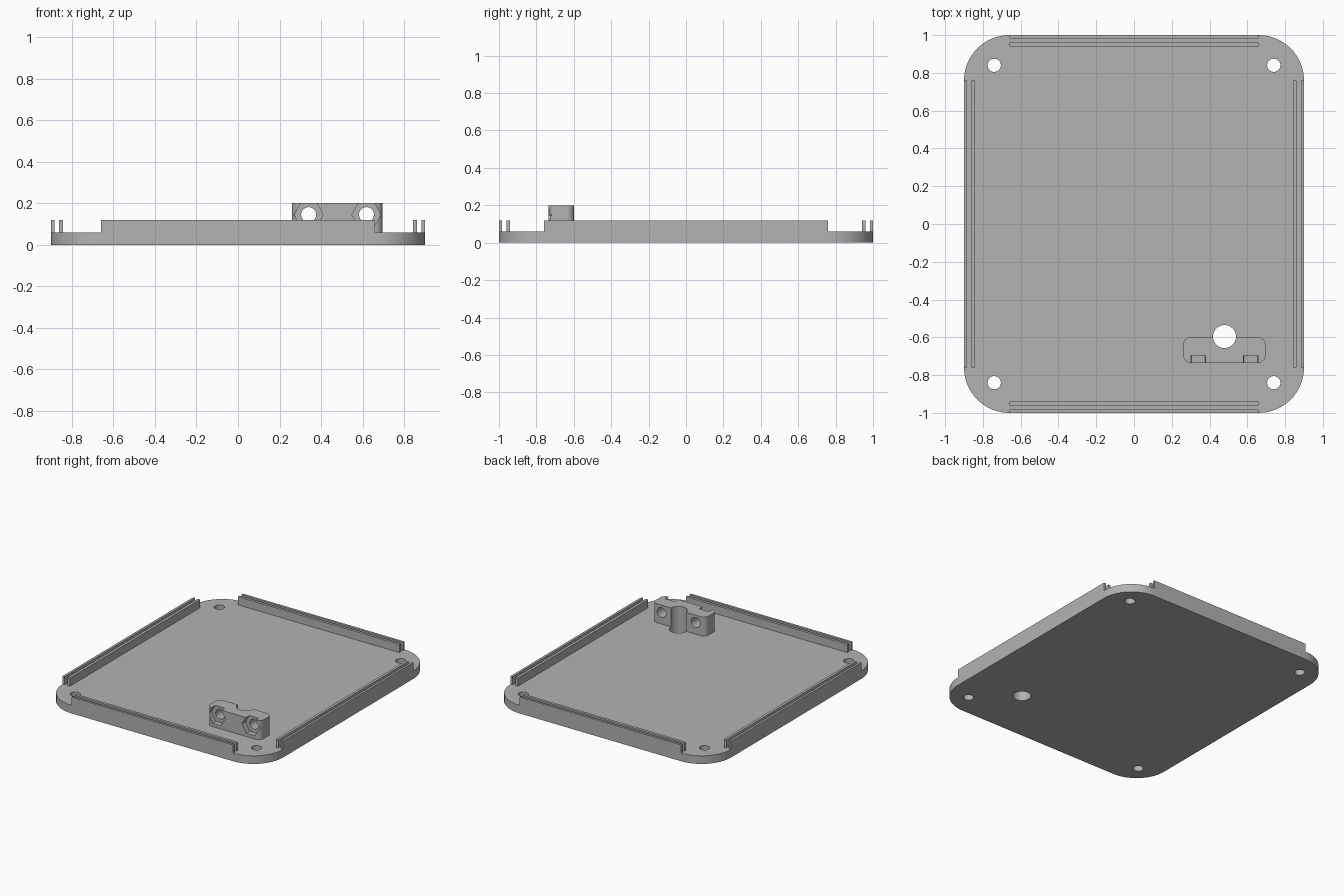
import bpy, bmesh, math
from mathutils import Matrix, Vector

cube = bpy.data.objects.get("Cube")
if cube:
    bpy.data.objects.remove(cube, do_unlink=True)

grey = bpy.data.materials.new("mid grey")
grey.use_nodes = True
grey.diffuse_color = (0.45, 0.45, 0.45, 1)
grey.node_tree.nodes["Principled BSDF"].inputs["Base Color"].default_value = (0.45, 0.45, 0.45, 1)


def make_object(name, bm):
    bmesh.ops.recalc_face_normals(bm, faces=bm.faces)
    mesh = bpy.data.meshes.new(name)
    bm.to_mesh(mesh)
    bm.free()
    mesh.materials.append(grey)
    ob = bpy.data.objects.new(name, mesh)
    bpy.context.collection.objects.link(ob)
    return ob


def rounded_slab(name, x0, x1, y0, y1, z0, z1, r, steps=16):
    """Rounded rectangle extruded upwards."""
    bm = bmesh.new()
    corners = [(x1 - r, y1 - r), (x0 + r, y1 - r), (x0 + r, y0 + r), (x1 - r, y0 + r)]
    verts = []
    for q, (cx, cy) in enumerate(corners):
        for i in range(steps + 1):
            a = math.pi / 2 * (q + i / steps)
            verts.append(bm.verts.new((cx + r * math.cos(a), cy + r * math.sin(a), z0)))
    face = bm.faces.new(verts)
    top = bmesh.ops.extrude_face_region(bm, geom=[face])["geom"]
    bmesh.ops.translate(bm, vec=(0, 0, z1 - z0),
                        verts=[g for g in top if isinstance(g, bmesh.types.BMVert)])
    return make_object(name, bm)


def add_cylinder(bm, centre, r, depth, sides=40, along_y=False):
    m = Matrix.Translation(Vector(centre))
    if along_y:
        m = m @ Matrix.Rotation(math.pi / 2, 4, 'X')
    bmesh.ops.create_cone(bm, cap_ends=True, segments=sides, radius1=r, radius2=r,
                          depth=depth, matrix=m)


def cut(target, bm):
    """Subtract the cutter shapes, then discard the cutter."""
    cutter = make_object("cutter", bm)
    cutter.hide_render = True
    mod = target.modifiers.new("cut", 'BOOLEAN')
    mod.operation = 'DIFFERENCE'
    mod.solver = 'EXACT'
    mod.object = cutter
    bpy.context.view_layer.objects.active = target
    bpy.ops.object.modifier_apply(modifier=mod.name)
    bpy.data.objects.remove(cutter, do_unlink=True)


W, L, T, H = 0.90, 1.0, 0.06, 0.12        # half width, half length, plate top, rail top
CABLE = (0.479, -0.596)                   # cable hole centre

# Base plate with four screw holes and the cable hole
plate = rounded_slab("base_plate", -W, W, -L, L, 0, T, 0.24)
bm = bmesh.new()
for sx in (-1, 1):
    for sy in (-1, 1):
        add_cylinder(bm, (sx * 0.74, sy * 0.84, T / 2), 0.035, 0.3)
add_cylinder(bm, (*CABLE, T / 2), 0.061, 0.3)
cut(plate, bm)

# Clamp block with cable groove, two bolt holes and two hexagonal nut pockets
clamp = rounded_slab("cable_clamp", 0.261, 0.696, -0.735, -0.598, T, 0.20, 0.04)
bm = bmesh.new()
add_cylinder(bm, (*CABLE, 0.13), 0.061, 0.4)
cut(clamp, bm)
for x in (0.34, 0.618):
    bm = bmesh.new()
    add_cylinder(bm, (x, -0.66, 0.145), 0.036, 0.4, along_y=True)
    cut(clamp, bm)
    bm = bmesh.new()
    add_cylinder(bm, (x, -0.745, 0.145), 0.07, 0.10, sides=6, along_y=True)
    # Keep a hexagon point on each side
    bmesh.ops.rotate(bm, verts=bm.verts, cent=(x, -0.745, 0.145), matrix=Matrix.Rotation(
        0 if any(abs(v.co.x - x) > 0.069 for v in bm.verts) else math.pi / 6, 3, 'Y'))
    cut(clamp, bm)

# Double rails along all four edges
def rail(name, x0, x1, y0, y1):
    bm = bmesh.new()
    bmesh.ops.create_cube(bm, size=1)
    for v in bm.verts:
        v.co = (x1 if v.co.x > 0 else x0, y1 if v.co.y > 0 else y0, H if v.co.z > 0 else T)
    make_object(name, bm)


for kind, outer, inner in (("outer", 0.0, 0.017), ("inner", 0.039, 0.059)):
    for side, s in (("left", 1), ("right", -1)):
        a, b = sorted((s * (W - outer), s * (W - inner)))
        rail(f"{side}_{kind}_rail", a, b, -0.76, 0.76)
    for side, s in (("back", 1), ("front", -1)):
        a, b = sorted((s * (L - outer), s * (L - inner)))
        rail(f"{side}_{kind}_rail", -0.66, 0.66, a, b)

# Smooth the round walls while keeping the edges crisp
bpy.ops.object.select_all(action='DESELECT')
for ob in (plate, clamp):
    ob.select_set(True)
bpy.context.view_layer.objects.active = plate
bpy.ops.object.shade_smooth_by_angle(angle=math.radians(30))
